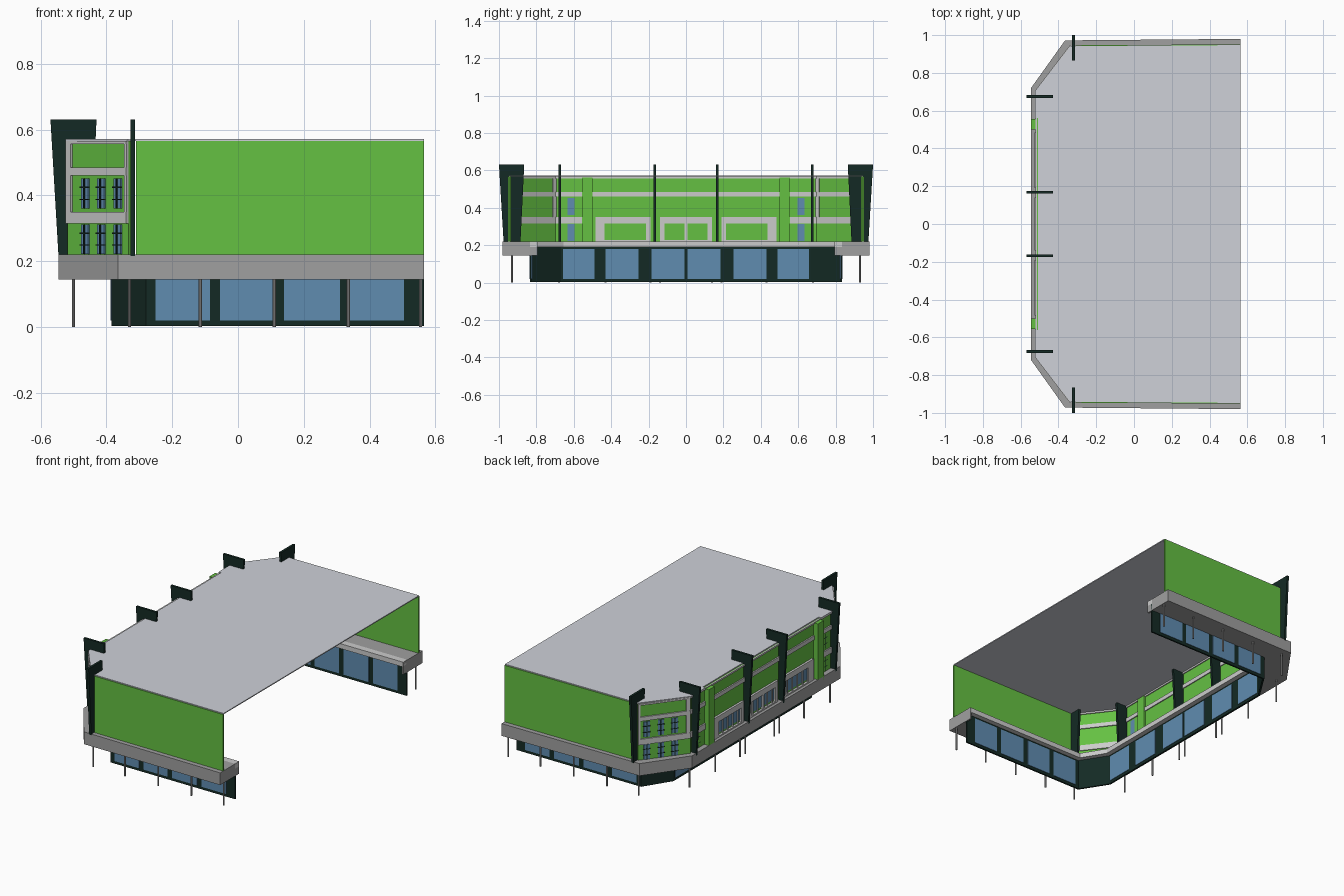
import bpy, bmesh
from mathutils import Vector, Matrix

if "Cube" in bpy.data.objects:
    bpy.data.objects.remove(bpy.data.objects["Cube"])


def material(name, rgb):
    m = bpy.data.materials.new(name)
    m.diffuse_color = (*rgb, 1)
    m.use_nodes = True
    m.node_tree.nodes["Principled BSDF"].inputs["Base Color"].default_value = m.diffuse_color
    return m


GREEN = material("green_cladding", (0.13, 0.53, 0.055))
GLASS = material("blue_glass", (0.117, 0.262, 0.434))
DARK = material("dark_frame", (0.007, 0.023, 0.018))
STONE = material("ledge_grey", (0.35, 0.35, 0.35))
ROOF = material("roof_grey", (0.62, 0.64, 0.69))


def extrude(name, loops, vec, mat=None, mirror=True):
    """Extrude closed 3D loops along vec; optionally add a copy mirrored in y."""
    bm = bmesh.new()
    for loop in loops:
        face = bm.faces.new([bm.verts.new(p) for p in loop])
        out = bmesh.ops.extrude_face_region(bm, geom=[face])
        bmesh.ops.translate(bm, vec=Vector(vec), verts=[
            g for g in out["geom"] if isinstance(g, bmesh.types.BMVert)])
    if mirror:
        dup = bmesh.ops.duplicate(bm, geom=bm.verts[:] + bm.edges[:] + bm.faces[:])
        bmesh.ops.transform(bm, matrix=Matrix.Diagonal((1, -1, 1, 1)), verts=[
            g for g in dup["geom"] if isinstance(g, bmesh.types.BMVert)])
    bmesh.ops.recalc_face_normals(bm, faces=bm.faces[:])
    me = bpy.data.meshes.new(name)
    bm.to_mesh(me)
    bm.free()
    ob = bpy.data.objects.new(name, me)
    bpy.context.collection.objects.link(ob)
    if mat:
        me.materials.append(mat)
    return ob


def prism(name, pts, z0, z1, mat=None, mirror=False):
    return extrude(name, [[(x, y, z0) for x, y in pts]], (0, 0, z1 - z0), mat, mirror)


def panels(name, p, q, spans, z0, z1, d0, d1, mat=None, mirror=True):
    """Boxes along the line p-q; d0/d1 are depths towards the outside."""
    p, q = Vector(p), Vector(q)
    u = (q - p).normalized()
    n = Vector((-u.y, u.x))
    loops = []
    for a, b in spans:
        pts = [p + u * a + n * d0, p + u * b + n * d0,
               p + u * b + n * d1, p + u * a + n * d1]
        loops.append([(v.x, v.y, z0) for v in pts])
    return extrude(name, loops, (0, 0, z1 - z0), mat, mirror)


def both(half):
    return half + [(x, -y) for x, y in reversed(half)]


def ring(outer, inner):
    return both(outer) + list(reversed(both(inner)))


# Plan outlines (half, -y side, from the open end round to the facade)
E = 0.565
ledge_out = [(E, -0.98), (-0.365, -0.972), (-0.545, -0.72)]
ground = [(E, -0.835), (-0.28, -0.835), (-0.385, -0.67)]
ledge_in = [(E, -0.795), (-0.26, -0.795), (-0.345, -0.655)]
upper = [(E, -0.947), (-0.335, -0.942), (-0.52, -0.70)]

# Ledge above the ground floor
prism("ledge", ring(ledge_out, ground), 0.145, 0.22, STONE)
prism("ledge_inner_slab", ring(ground, ledge_in), 0.19, 0.22)
prism("ledge_end_cap", [(0.555, -0.98), (E, -0.98), (E, -0.795), (0.555, -0.795)],
      0.145, 0.22, STONE, True)

# Ground floor walls and glazing
gin = [(E, -0.825), (-0.274, -0.825), (-0.375, -0.667)]
prism("ground_floor_wall", ring(ground, gin), 0.003, 0.19, DARK)
panels("side_glass", ground[0], ground[1],
       [(E - b, E - a) for a, b in
        [(-0.25, -0.085), (-0.055, 0.108), (0.14, 0.31), (0.34, 0.505)]],
       0.02, 0.18, -0.013, 0.003, GLASS)
panels("front_glass", (-0.385, 0), (-0.385, 1),
       [(0.008, 0.185), (0.255, 0.43), (0.49, 0.658)], 0.02, 0.18, -0.013, 0.003, GLASS)

# Thin columns under the ledge
spots = [(x, -0.93) for x in (-0.33, -0.115, 0.11, 0.335, 0.555)]
spots += [(-0.5, -y) for y in (0.68, 0.43, 0.19, 0.14)]
bm = bmesh.new()
for x, y in spots:
    for s in (1, -1):
        bmesh.ops.create_cone(bm, cap_ends=True, segments=8, radius1=0.005, radius2=0.005,
                              depth=0.146, matrix=Matrix.Translation((x, y * s, 0.073)))
me = bpy.data.meshes.new("columns")
bm.to_mesh(me)
bm.free()
me.materials.append(STONE)
bpy.context.collection.objects.link(bpy.data.objects.new("columns", me))

# Roof, set back slightly between the pilasters
prism("roof", both([(E, -0.947), (-0.335, -0.942), (-0.525, -0.70),
                    (-0.525, -0.56), (-0.508, -0.56)]), 0.566, 0.572, ROOF)

# Upper green walls: sides, corners, facade
panels("side_wall", upper[0], upper[1], [(0, 0.875)], 0.22, 0.566, -0.006, 0.004, GREEN)
L = (Vector(upper[2]) - Vector(upper[1])).length
panels("corner_wall", upper[1], upper[2], [(0, L)], 0.22, 0.566, -0.012, -0.002, GREEN)
panels("facade_wall", (-0.51, -0.70), (-0.51, 0.70), [(0, 1.4)], 0.22, 0.566,
       -0.004, 0.004, GREEN, False)

# Pale horizontal bands
for i, (z0, z1) in enumerate([(0.556, 0.566), (0.46, 0.485), (0.315, 0.35)]):
    panels(f"corner_band_{i}", upper[1], upper[2], [(0, L)], z0, z1, -0.018, 0.006)
    spans = [(0, 1.4)] if i < 2 else [(0, 0.2), (1.2, 1.4)]
    panels(f"facade_band_{i}", (-0.51, -0.70), (-0.51, 0.70), spans, z0, z1,
           -0.01, 0.012, None, False)
panels("corner_post", upper[1], upper[2], [(0, 0.012), (L - 0.025, L)],
       0.315, 0.566, -0.016, 0.005)

# Corner windows with dark glazing bars (two floors)
bays = [(p, q, c) for p, q, cs in [
    (upper[1], upper[2], (0.05, 0.133, 0.213)),
    ((-0.508, -0.70), (-0.508, 0), (0.085,))] for c in cs]
for i, (p, q, c) in enumerate(bays):
    for f, (z0, z1) in enumerate([(0.222, 0.312), (0.36, 0.452)]):
        tag = f"{i}_{f}"
        panels("window_" + tag, p, q, [(c - 0.018, c + 0.018)], z0, z1, -0.004, 0.003, GLASS)
        panels("window_bar_" + tag, p, q, [(c - 0.0025, c + 0.0025)], z0, z1, 0, 0.006, DARK)
        for k in (0.3, 0.7):
            z = z0 + k * (z1 - z0)
            panels(f"window_rail_{tag}_{k}", p, q, [(c - 0.021, c + 0.021)],
                   z - 0.002, z + 0.002, 0, 0.006, DARK)


# Pale framed window bays on the lower facade
def bay(name, y0, y1, posts, mirror):
    p, q = (-0.51, 0), (-0.51, 1)
    panels(name + "_head", p, q, [(y0, y1)], 0.315, 0.35, -0.012, 0.017, None, mirror)
    panels(name + "_sill", p, q, [(y0, y1)], 0.22, 0.228, -0.012, 0.017, None, mirror)
    panels(name + "_posts", p, q, posts, 0.228, 0.315, -0.012, 0.017, None, mirror)
    panels(name + "_glass", p, q, [(y0, y1)], 0.24, 0.315, 0.003, 0.007, GLASS, mirror)
    n = 6
    bars = [(y0 + (y1 - y0) * k / n - 0.004, y0 + (y1 - y0) * k / n + 0.004)
            for k in range(1, n)]
    panels(name + "_bars", p, q, bars, 0.228, 0.315, 0.005, 0.012, None, mirror)


bay("side_bay", 0.19, 0.485, [(0.19, 0.215), (0.435, 0.485)], True)
bay("middle_bay", -0.14, 0.14, [(-0.14, -0.115), (-0.008, 0.008), (0.115, 0.14)], False)

# Green pilasters
panels("pilaster", (-0.51, 0), (-0.51, 1), [(0.5, 0.557)], 0.2, 0.562, -0.015, 0.035, GREEN)

# Dark tapered fins, rising above the roof
T = 0.014
prof = [(-0.545, 0.205), (-0.45, 0.205), (-0.43, 0.63), (-0.57, 0.63)]
extrude("facade_fins", [[(x, y - T / 2, z) for x, z in prof] for y in (-0.675, -0.168)],
        (0, T, 0), DARK)
prof = [(-0.975, 0.215), (-0.885, 0.215), (-0.865, 0.63), (-1.0, 0.63)]
extrude("side_fins", [[(-0.32 - T / 2, y, z) for y, z in prof]], (T, 0, 0), DARK)
